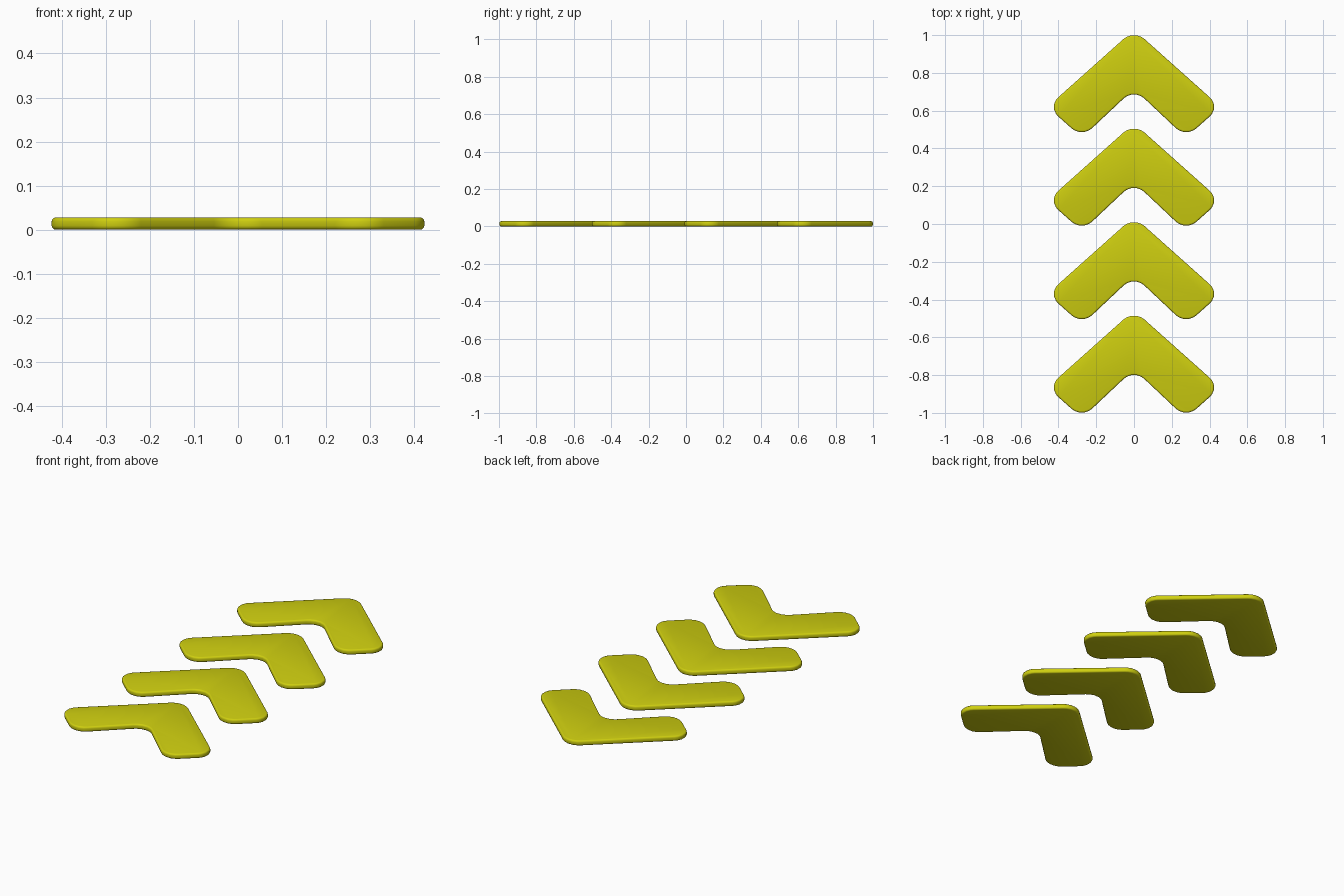
import bpy, bmesh
from mathutils import Vector

if "Cube" in bpy.data.objects:
    bpy.data.objects.remove(bpy.data.objects["Cube"])

H = 0.028        # plate thickness
PITCH = 0.495    # spacing between chevrons
CUT = 0.075      # corner rounding length along each edge

yellow = bpy.data.materials.new("yellow")
yellow.diffuse_color = (0.62, 0.62, 0.005, 1)
yellow.use_nodes = True
yellow.node_tree.nodes["Principled BSDF"].inputs["Base Color"].default_value = yellow.diffuse_color

# Sharp outline of the front-most chevron position (apex at y = 1 after rounding)
half = [(0, 1.029), (-0.458, 0.620), (-0.275, 0.457), (0, 0.716)]
sharp = half + [(-x, y) for x, y in reversed(half[1:3])]


def rounded(points, cut, steps=5):
    """Replace every corner with a circular arc tangent to both edges."""
    out = []
    for i, p in enumerate(points):
        p = Vector(p)
        u = (Vector(points[i - 1]) - p).normalized()
        v = (Vector(points[(i + 1) % len(points)]) - p).normalized()
        bis = (u + v).normalized()
        centre = p + bis * (cut / bis.dot(u))
        a, b = p + u * cut - centre, p + v * cut - centre
        r = a.length
        for k in range(steps + 1):
            out.append(centre + a.lerp(b, k / steps).normalized() * r)
    return out


def chevron(name, dy):
    bm = bmesh.new()
    face = bm.faces.new([bm.verts.new((p.x, p.y + dy, 0)) for p in rounded(sharp, CUT)])
    ext = bmesh.ops.extrude_face_region(bm, geom=[face])
    for v in ext["geom"]:
        if isinstance(v, bmesh.types.BMVert):
            v.co.z = H
    bmesh.ops.recalc_face_normals(bm, faces=bm.faces)
    # soften the top and bottom rims
    rims = [e for e in bm.edges if abs(e.verts[0].co.z - e.verts[1].co.z) < 1e-6]
    bmesh.ops.bevel(bm, geom=rims, offset=0.009, segments=3, profile=0.5, affect='EDGES')
    mesh = bpy.data.meshes.new(name)
    bm.to_mesh(mesh)
    bm.free()
    mesh.materials.append(yellow)
    ob = bpy.data.objects.new(name, mesh)
    bpy.context.collection.objects.link(ob)
    ob.select_set(True)
    bpy.context.view_layer.objects.active = ob


# Four chevrons in a row along y
for i in range(4):
    chevron(f"chevron_{i + 1}", -PITCH * i)
bpy.ops.object.shade_smooth_by_angle(angle=0.6)
